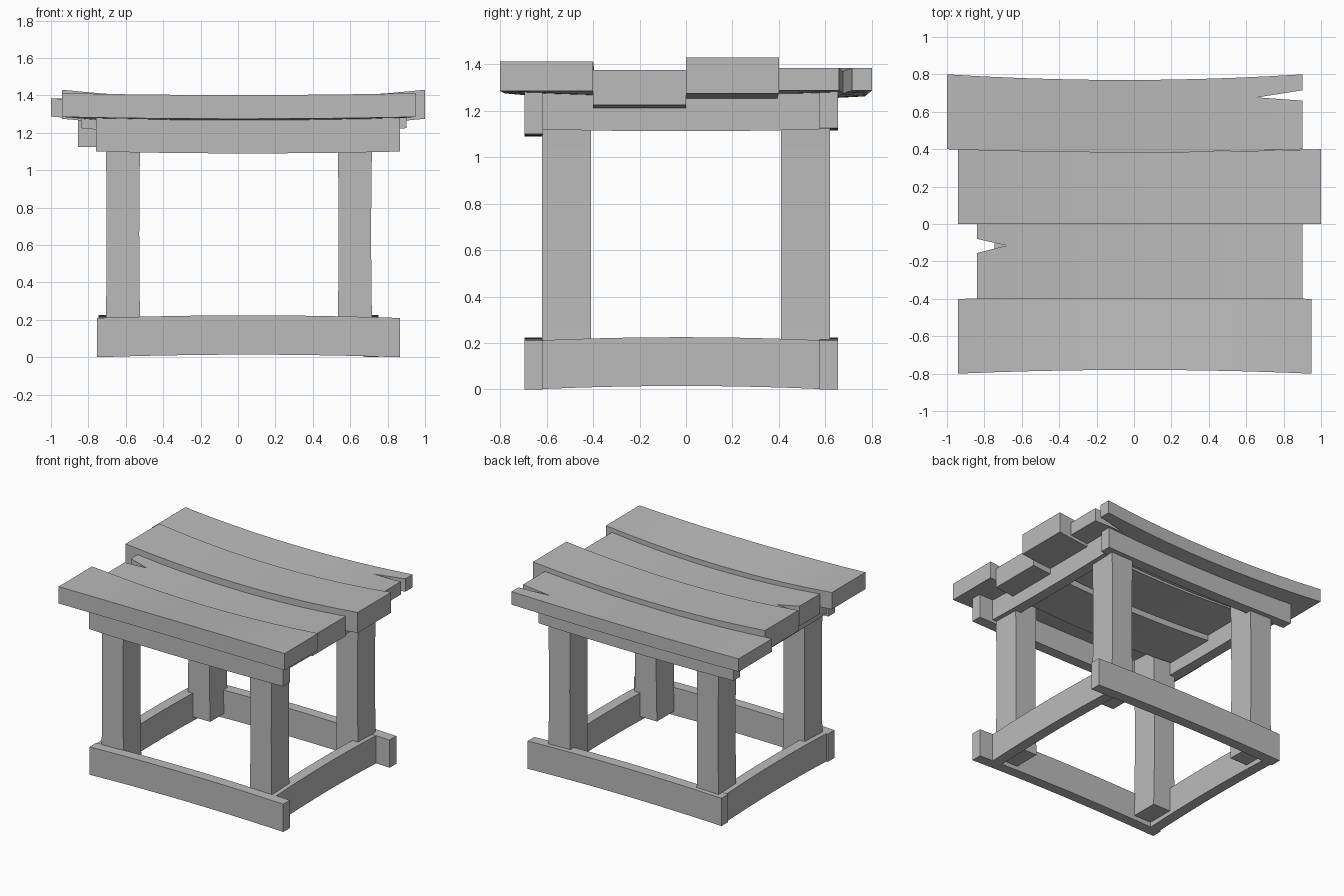
import bpy, bmesh
from mathutils import Vector

cube = bpy.data.objects.get("Cube")
if cube:
    bpy.data.objects.remove(cube)

wood = bpy.data.materials.new("grey_wood")
wood.use_nodes = True
GREY = (0.5, 0.5, 0.5, 1)
wood.diffuse_color = GREY
wood.node_tree.nodes["Principled BSDF"].inputs["Base Color"].default_value = GREY


def make_object(name, bm):
    bmesh.ops.recalc_face_normals(bm, faces=bm.faces)
    mesh = bpy.data.meshes.new(name)
    bm.to_mesh(mesh)
    bm.free()
    mesh.materials.append(wood)
    obj = bpy.data.objects.new(name, mesh)
    bpy.context.collection.objects.link(obj)
    return obj


def beam(name, axis, x, y, z, rise=(0, 0), inset=(0, 0), steps=10):
    """Box along an axis; its middle bends by rise (z) and narrows by inset
    (sideways), each given for the low and the high side."""
    span = [x, y, z]
    along = span.pop(axis)
    bm = bmesh.new()
    rings = []
    for i in range(steps + 1):
        u = i / steps
        bend = 1 - (2 * u - 1) ** 2
        ring = []
        for a, b in ((0, 0), (1, 0), (1, 1), (0, 1)):
            p = [span[0][a] + inset[a] * bend, span[1][b] + rise[a] * bend]
            p.insert(axis, along[0] + u * (along[1] - along[0]))
            ring.append(bm.verts.new(p))
        rings.append(ring)
    for r, s in zip(rings, rings[1:]):
        for k in range(4):
            bm.faces.new((r[k], r[k - 1], s[k - 1], s[k]))
    bm.faces.new(rings[0])
    bm.faces.new(rings[-1])
    return make_object(name, bm)


def split_end(obj, points):
    """Cut a wedge-shaped crack through a plank."""
    bm = bmesh.new()
    base = bm.faces.new([bm.verts.new((px, py, 1)) for px, py in points])
    top = bmesh.ops.extrude_face_region(bm, geom=[base])["geom"]
    verts = [v for v in top if isinstance(v, bmesh.types.BMVert)]
    bmesh.ops.translate(bm, verts=verts, vec=Vector((0, 0, 1)))
    cutter = make_object("crack_cutter", bm)
    cutter.hide_render = True
    mod = obj.modifiers.new("crack", 'BOOLEAN')
    mod.operation = 'DIFFERENCE'
    mod.solver = 'EXACT'
    mod.object = cutter
    bpy.context.view_layer.objects.active = obj
    bpy.ops.object.modifier_apply(modifier=mod.name)
    bpy.data.objects.remove(cutter)


parts = []

# Seat planks, front to back, sagging in the middle
parts.append(beam("front_plank", 0, (-.94, .95), (-.8, -.4), (1.285, 1.412),
                  (-.01, -.045), (.02, .005)))
second = beam("second_plank", 0, (-.84, .9), (-.4, 0), (1.225, 1.375), (-.045, -.045))
third = beam("third_plank", 0, (-.94, 1), (0, .4), (1.275, 1.43), (-.05, -.05), (0, -.015))
back = beam("back_plank", 0, (-1, .9), (.4, .8), (1.287, 1.385), (-.045, -.025), (-.015, -.03))
split_end(second, [(-.86, -.075), (-.86, -.16), (-.68, -.115)])
split_end(back, [(.92, .718), (.92, .658), (.66, .677)])
parts += [second, third, back]

# Legs
for side, x in (("right", (-.71, -.52)), ("left", (.53, .72))):
    for end, y in (("front", (-.62, -.41)), ("back", (.41, .62))):
        parts.append(beam(f"{end}_{side}_leg", 2, x, y, (.04, 1.28), inset=(.008, -.008)))

# Front and back rails and aprons
for end, y in (("front", (-.695, -.615)), ("back", (.575, .655))):
    parts.append(beam(f"{end}_rail", 0, (-.755, .865), y, (0, .21), (.014, .014)))
parts.append(beam("front_apron", 0, (-.76, .865), (-.695, -.615), (1.1, 1.28), (-.01, -.01)))
parts.append(beam("back_apron", 0, (-.855, .775), (.575, .655), (1.125, 1.285), (-.01, -.01)))

# Side rails and aprons
for side, x in (("right", (-.745, -.665)), ("left", (.67, .75))):
    parts.append(beam(f"{side}_rail", 1, x, (-.615, .575), (.002, .212), (.013, .013)))
    parts.append(beam(f"{side}_apron", 1, x, (-.615, .575), (1.12, 1.28), (-.008, -.008)))

# Smooth along the bends, sharp at the corners
bpy.ops.object.select_all(action='DESELECT')
for obj in parts:
    obj.select_set(True)
bpy.context.view_layer.objects.active = parts[0]
bpy.ops.object.shade_smooth_by_angle()
